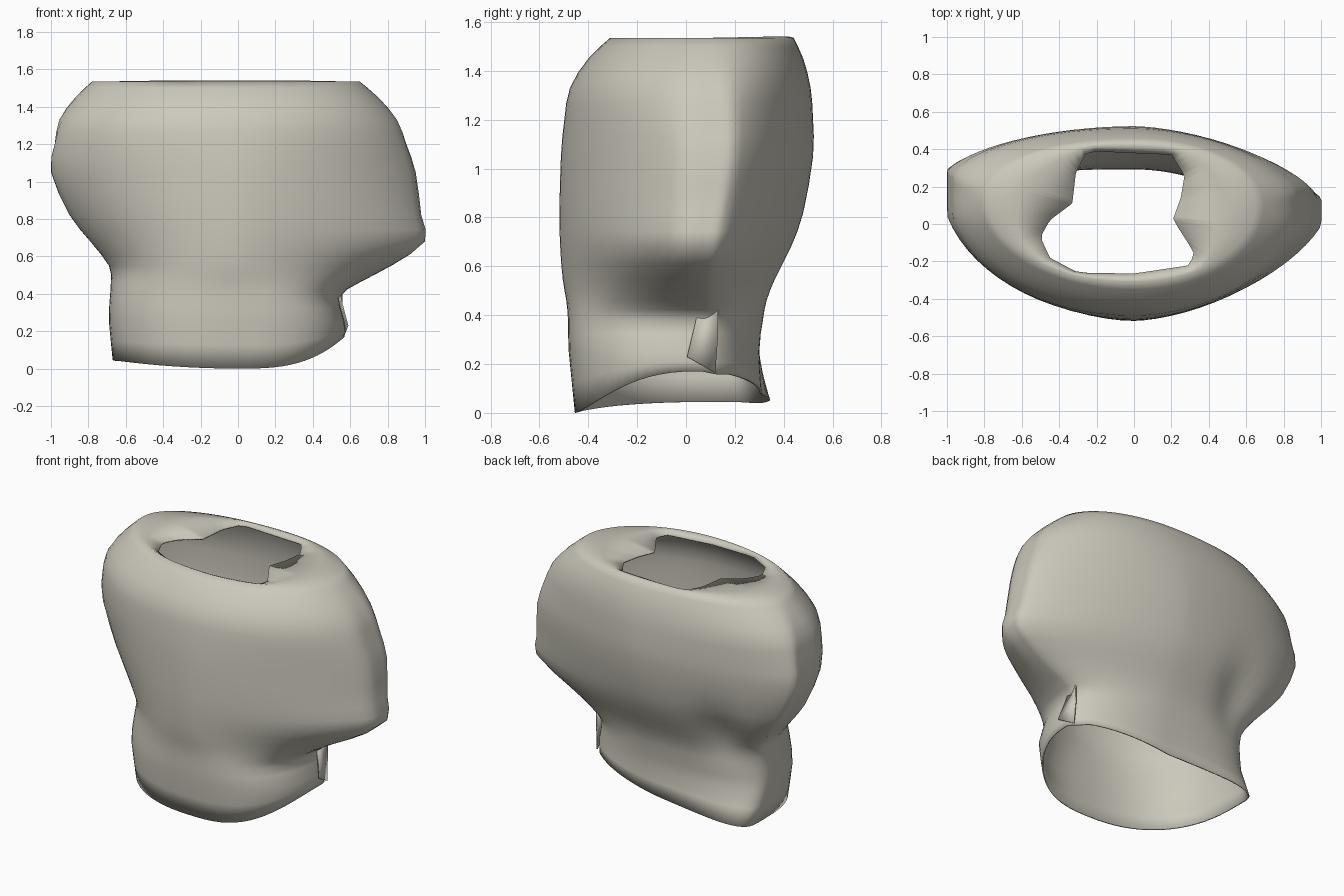
import bpy, bmesh, math

if "Cube" in bpy.data.objects:
    bpy.data.objects.remove(bpy.data.objects["Cube"])

cloth = bpy.data.materials.new("warm grey cloth")
cloth.diffuse_color = (0.60, 0.58, 0.50, 1)
cloth.use_nodes = True
cloth.node_tree.nodes["Principled BSDF"].inputs["Base Color"].default_value = cloth.diffuse_color
SEG = 72

# Cross-sections: z, left x, left y, right x, right y, front y, back y,
# then roundness of front-left, front-right, back-right, back-left quarters
RINGS = [
    (0.00, -0.67, 0.14, 0.57, 0.05, -0.455, 0.31, 2.5, 2.4, 1.9, 4.0),
    (0.25, -0.69, 0.08, 0.57, 0.05, -0.480, 0.30, 2.35, 2.5, 1.9, 3.2),
    (0.38, -0.685, 0.08, 0.54, 0.08, -0.483, 0.315, 2.25, 2.4, 1.8, 2.8),
    (0.46, -0.68, 0.11, 0.65, 0.08, -0.490, 0.33, 2.2, 1.95, 1.65, 2.5),
    (0.55, -0.69, 0.15, 0.82, 0.07, -0.505, 0.365, 2.1, 1.62, 1.55, 2.3),
    (0.68, -0.79, 0.20, 1.00, 0.08, -0.515, 0.43, 1.95, 1.55, 1.5, 1.95),
    (0.82, -0.90, 0.23, 0.98, 0.10, -0.518, 0.48, 1.9, 1.63, 1.5, 1.85),
    (1.05, -1.00, 0.23, 0.95, 0.13, -0.512, 0.52, 1.9, 1.7, 1.55, 1.8),
    (1.20, -0.98, 0.20, 0.90, 0.12, -0.498, 0.52, 2.0, 1.8, 1.65, 1.95),
    (1.33, -0.955, 0.18, 0.85, 0.11, -0.475, 0.51, 2.05, 1.9, 1.8, 2.1),
    (1.45, -0.87, 0.15, 0.75, 0.10, -0.400, 0.48, 2.0, 2.0, 2.0, 2.1),
    (1.535, -0.78, 0.12, 0.65, 0.10, -0.310, 0.44, 2.0, 2.0, 2.1, 2.2),
]
# Irregular neck opening, anticlockwise
NECK = [(0.21, 0.03), (0.25, 0.14), (0.27, 0.26), (0.20, 0.37), (-0.25, 0.39),
        (-0.31, 0.28), (-0.33, 0.11), (-0.45, 0.02), (-0.50, -0.07), (-0.45, -0.18),
        (-0.30, -0.26), (0.0, -0.265), (0.30, -0.22), (0.32, -0.15), (0.23, -0.01)]


def spline(a, b, c, d, t):
    return b + 0.5 * t * (c - a + t * (2*a - 5*b + 4*c - d + t * (3*(b - c) + d - a)))


def section(p):
    z, xl, yl, xr, yr, yf, yb, fl, fr, br, bl = p
    # sleeve ends are blunt: overshoot the width, then clip it
    over = 1 + 0.035 * max(0, min(1, (z - 0.5) / 0.15)) * max(0, min(1, (1.5 - z) / 0.3))
    pts = []
    for i in range(SEG):
        a = 2 * math.pi * i / SEG
        c, s = math.cos(a), math.sin(a)
        right, back = c >= 0, s >= 0
        e = (br if back else fr) if right else (bl if back else fl)
        side_x, side_y = (xr, yr) if right else (xl, yl)
        u, v = abs(c) ** (2 / e), abs(s) ** (2 / e)
        x = min(u * over, 1) * side_x
        y = side_y + v * ((yb if back else yf) - side_y)
        if back:  # drape groove between back and left sleeve
            y -= 0.045 * math.exp(-((x + 0.48) / 0.13) ** 2 - ((z - 0.65) / 0.17) ** 2)
        pts.append((x, y, z))
    return pts


def neck_point(x, y):
    # where the ray from inside the opening meets its outline
    ox, oy = -0.02, 0.05
    dx, dy = x - ox, y - oy
    best = None
    for k, (ax, ay) in enumerate(NECK):
        bx, by = NECK[(k + 1) % len(NECK)]
        ex, ey = bx - ax, by - ay
        den = dx * ey - dy * ex
        if abs(den) < 1e-9:
            continue
        t = ((ax - ox) * ey - (ay - oy) * ex) / den
        q = ((ax - ox) * dy - (ay - oy) * dx) / den
        if t > 0 and -1e-6 <= q <= 1 + 1e-6 and (best is None or t > best):
            best = t
    best = best or 0.5
    return ox + dx * best, oy + dy * best


def hem_height(x, i):
    base = 0.045 * (min(0, x) / 0.67) ** 2
    front = base + 0.17 * (max(0, x) / 0.57) ** 3
    back = 0.08 + (0.16 * x if x > 0 else 0.06 * x)
    s = math.sin(2 * math.pi * i / SEG)
    w = max(0, min(1, s * 2))
    return front * (1 - w) + max(0.04, back) * w


def make_object(name, rows, faces):
    me = bpy.data.meshes.new(name)
    me.from_pydata(rows, [], faces)
    bm = bmesh.new()
    bm.from_mesh(me)
    bmesh.ops.recalc_face_normals(bm, faces=bm.faces)
    bm.to_mesh(me)
    bm.free()
    me.materials.append(cloth)
    for f in me.polygons:
        f.use_smooth = True
    ob = bpy.data.objects.new(name, me)
    bpy.context.collection.objects.link(ob)
    mod = ob.modifiers.new("cloth thickness", "SOLIDIFY")
    mod.thickness = 0.008
    mod.offset = -1
    return ob


# Body with drooping shoulders
loops = []
n = len(RINGS)
for k in range(n - 1):
    quad = [RINGS[max(0, min(n - 1, k + j))] for j in (-1, 0, 1, 2)]
    for t in (0, 0.5):
        loops.append(section([spline(*v, t) for v in zip(*quad)]))
loops.append(section(RINGS[-1]))
# Uneven hem: blend the lowest loops, flaring the back left corner
hem = [hem_height(p[0], i) for i, p in enumerate(loops[0])]
for row, mix in ((0, 1.0), (1, 0.5)):
    flared = []
    for i, (x, y, z) in enumerate(loops[row]):
        flare = 0.06 * mix * max(0, -x / 0.62) * max(0, min(1, (y - 0.1) / 0.2))
        flared.append((x, y + flare, hem[i] * mix + 0.25 * (1 - mix)))
    loops[row] = flared
# Shoulder top running in to the neck opening
outer = loops[-1]
for t in (0.4, 1.0):
    ring = []
    for x, y, z in outer:
        hx, hy = neck_point(x, y)
        px, py = x + (hx - x) * t, y + (hy - y) * t
        ring.append((px, py, 1.545 - 0.03 * t + 0.02 * py))
    loops.append(ring)

verts = [v for ring in loops for v in ring]
faces = []
for r in range(len(loops) - 1):
    for i in range(SEG):
        j = (i + 1) % SEG
        faces.append((r * SEG + i, r * SEG + j, (r + 1) * SEG + j, (r + 1) * SEG + i))
make_object("garment_body", verts, faces)

# Back panel edge overlapping the front below the right sleeve
make_object("side_fold",
            [(0.54, 0.05, 0.42), (0.59, 0.005, 0.23), (0.565, 0.12, 0.165),
             (0.56, 0.13, 0.30), (0.56, 0.13, 0.46)],
            [(0, 1, 3, 4), (1, 2, 3)])
